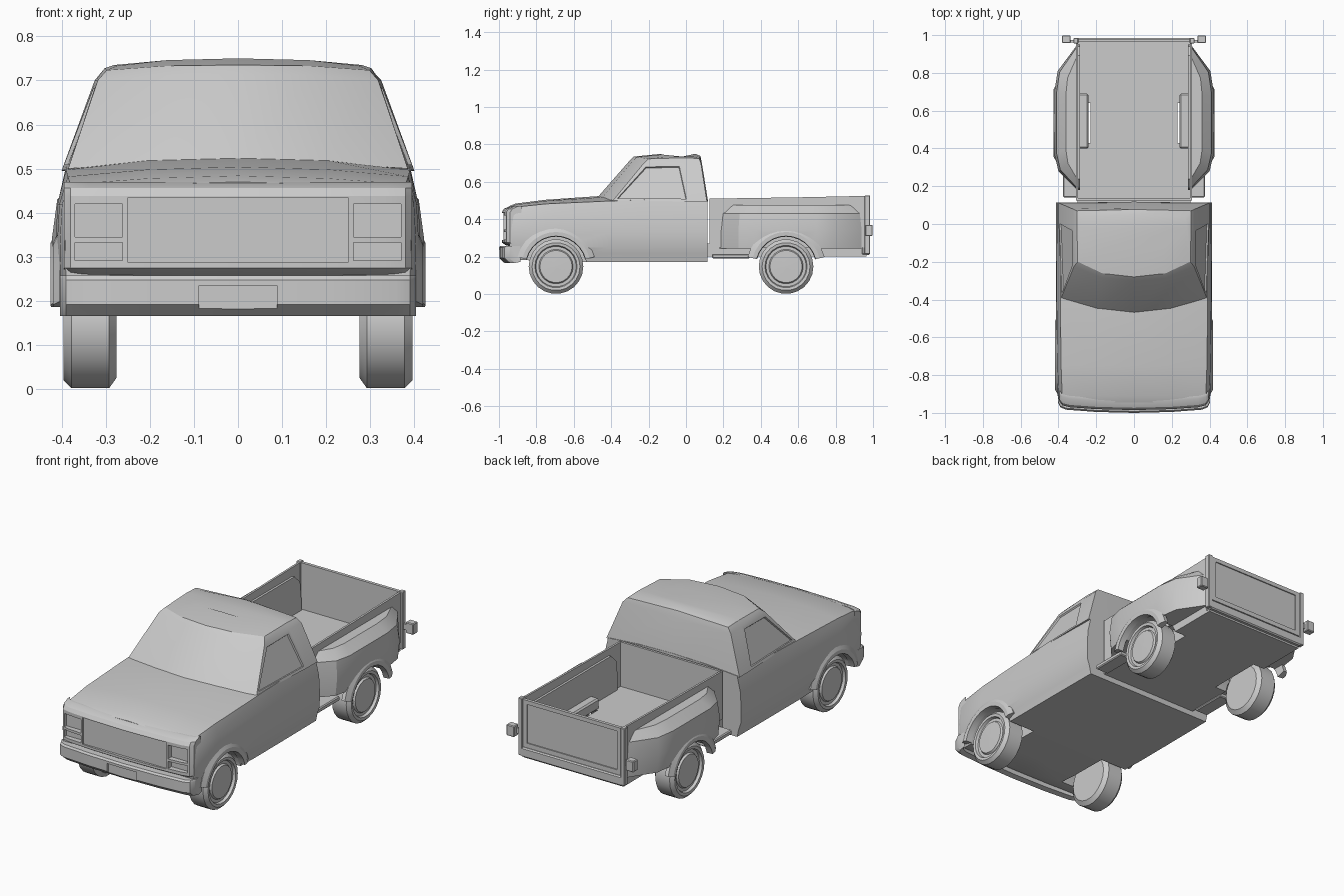
import bpy, bmesh, math
from mathutils import Vector

cube = bpy.data.objects.get("Cube")
if cube:
    bpy.data.objects.remove(cube)

paint = bpy.data.materials.new("plain_grey")
paint.use_nodes = True
paint.diffuse_color = (0.6, 0.6, 0.6, 1)
paint.node_tree.nodes["Principled BSDF"].inputs["Base Color"].default_value = (0.6, 0.6, 0.6, 1)


def finish(name, bm, angle=30):
    """Turn a bmesh into a shaded object."""
    bmesh.ops.recalc_face_normals(bm, faces=bm.faces)
    mesh = bpy.data.meshes.new(name)
    bm.to_mesh(mesh)
    bm.free()
    mesh.materials.append(paint)
    mesh.shade_smooth()
    mesh.set_sharp_from_angle(angle=math.radians(angle))
    obj = bpy.data.objects.new(name, mesh)
    bpy.context.collection.objects.link(obj)
    return obj


def loft_bm(rings, cap=True, loop=False):
    """Skin a list of equal closed rings."""
    bm = bmesh.new()
    rows = [[bm.verts.new(p) for p in ring] for ring in rings]
    pairs = list(zip(rows, rows[1:]))
    if loop:
        pairs.append((rows[-1], rows[0]))
    for a, b in pairs:
        for i in range(len(a)):
            j = (i + 1) % len(a)
            bm.faces.new((a[i], a[j], b[j], b[i]))
    if cap and not loop:
        bm.faces.new(rows[0])
        bm.faces.new(rows[-1])
    return bm


def mirrored(half):
    """Complete a half ring whose first and last points lie on the centre plane."""
    return half + [(-x, y, z) for x, y, z in reversed(half[1:-1])]


def box(name, x, y, z, bevel=0.0):
    bm = loft_bm([[(x[0], y[0], h), (x[1], y[0], h), (x[1], y[1], h), (x[0], y[1], h)] for h in z])
    if bevel:
        bmesh.ops.bevel(bm, geom=bm.edges[:], offset=bevel, segments=1, affect='EDGES')
    return finish(name, bm)


def cross_sweep(name, front, section):
    """Sweep a (depth, height) section across the car along a bowed front line."""
    line = [(-x, y) for x, y in reversed(front[1:])] + front
    return finish(name, loft_bm([[(x, y + d, z) for d, z in section] for x, y in line]))


def cylinder_x(name, y, z, r, x0, x1, n=28):
    turn = [math.tau * i / n for i in range(n)]
    return finish(name, loft_bm([[(x, y + r * math.cos(a), z + r * math.sin(a)) for a in turn]
                                 for x in (x0, x1)]))


def cut(obj, cutters):
    """Subtract cutters and remove them."""
    for c in cutters:
        c.hide_render = True
        mod = obj.modifiers.new("cut", 'BOOLEAN')
        mod.operation, mod.solver, mod.object = 'DIFFERENCE', 'EXACT', c
    deps = bpy.context.evaluated_depsgraph_get()
    mesh = bpy.data.meshes.new_from_object(obj.evaluated_get(deps))
    obj.modifiers.clear()
    obj.data = mesh
    mesh.shade_smooth()
    mesh.set_sharp_from_angle(angle=math.radians(30))
    for c in cutters:
        bpy.data.objects.remove(c)


FRONT, REAR, AXLE_Z = -0.695, 0.535, 0.147


def arch_cutters(y):
    return [cylinder_x("arch_cutter", y, AXLE_Z, 0.163, s * 0.23, s * 0.55) for s in (-1, 1)]


# Lower body and bonnet: y, half width, bottom, shoulder, top, bow
body_rings = []
for y, w, zb, zs, zt, bow in [(-0.945, 0.39, 0.2, 0.455, 0.47, 0.0),
                              (-0.91, 0.402, 0.185, 0.465, 0.484, 0.0),
                              (-0.75, 0.408, 0.175, 0.482, 0.504, 0.0),
                              (-0.46, 0.412, 0.17, 0.497, 0.524, 0.05),
                              (-0.2, 0.412, 0.17, 0.505, 0.522, 0.0),
                              (0.115, 0.41, 0.17, 0.50, 0.52, 0.0)]:
    half = [(0, zb), (w - 0.022, zb), (w - 0.012, 0.215), (w, 0.25), (w + 0.002, 0.33), (w - 0.003, 0.42),
            (w - 0.022, zs), (w * 0.5, zt - 0.006), (0, zt)]
    body_rings.append(mirrored([(x, y + bow * (x / w) ** 2, z) for x, z in half]))
body = finish("lower_body", loft_bm(body_rings), 25)
cut(body, arch_cutters(FRONT))

# Cab upper: plan rings from the waist to the roof crown
cab = loft_bm([mirrored(r) for r in (
    [(0, -0.475, 0.515), (0.2, -0.45, 0.513), (0.385, -0.39, 0.5), (0.4, 0.02, 0.495), (0.4, 0.112, 0.495), (0, 0.118, 0.495)],
    [(0, -0.30, 0.715), (0.17, -0.285, 0.712), (0.318, -0.225, 0.70), (0.322, -0.02, 0.70), (0.325, 0.08, 0.70), (0, 0.085, 0.70)],
    [(0, -0.28, 0.735), (0.165, -0.262, 0.733), (0.298, -0.2, 0.723), (0.302, -0.02, 0.728), (0.302, 0.07, 0.725), (0, 0.077, 0.738)],
    [(0, -0.13, 0.75), (0.16, -0.13, 0.746), (0.275, -0.12, 0.733), (0.28, -0.02, 0.735), (0.27, 0.04, 0.735), (0, 0.05, 0.75)])])
cab.normal_update()
windows = [f for f in cab.faces if abs(f.calc_center_median().x) > 0.3
           and f.calc_center_median().y < 0 and f.calc_area() > 0.04]
bmesh.ops.recalc_face_normals(cab, faces=cab.faces)
bmesh.ops.inset_individual(cab, faces=windows, thickness=0.024, depth=0)
bmesh.ops.inset_individual(cab, faces=windows, thickness=0.004, depth=-0.008)
finish("cab_upper", cab, 25)

# Grille panel with lamp pockets
nose = cross_sweep("grille_panel", [(0, -0.985), (0.2, -0.98), (0.34, -0.97), (0.38, -0.96), (0.395, -0.94)],
                   [(0, 0.275), (0, 0.438), (0.012, 0.456), (0.045, 0.47), (0.06, 0.47), (0.06, 0.25), (0.02, 0.262)])
pockets = [box("grille_cutter", (-0.25, 0.25), (-1.1, -0.97), (0.288, 0.433))]
for s in (-1, 1):
    for z in ((0.345, 0.42), (0.292, 0.332)):
        pockets.append(box("lamp_cutter", sorted((s * 0.262, s * 0.37)), (-1.1, -0.945), z))
cut(nose, pockets)

# Front bumper with plate recess
bumper = cross_sweep("front_bumper", [(0, -1.0), (0.2, -0.995), (0.36, -0.983), (0.39, -0.97), (0.403, -0.945)],
                     [(0, 0.192), (0, 0.248), (0.008, 0.258), (0.06, 0.258), (0.06, 0.172), (0.03, 0.166)])
cut(bumper, [box("plate_cutter", (-0.088, 0.088), (-1.1, -0.988), (0.1, 0.235))])

# Load bed: floor, thin walls and inner wheel boxes
floor = box("bed_floor", (-0.30, 0.30), (0.10, 0.965), (0.2, 0.27))
cut(floor, arch_cutters(REAR))
box("bed_front_wall", (-0.30, 0.30), (0.125, 0.138), (0.2, 0.512))
for s, side in ((1, "left"), (-1, "right")):
    xs = lambda a, b: sorted((s * a, s * b))
    wall = [[(s * x, y, z) for x, z in ((0.297, 0.25), (0.308, 0.25), (0.308, top), (0.297, top))]
            for y, top in ((0.125, 0.51), (0.6, 0.517), (0.97, 0.525))]
    finish(side + "_bed_wall", loft_bm(wall))
    box(side + "_wheel_box", xs(0.24, 0.30), (0.4, 0.69), (0.262, 0.322), 0.008)
    box(side + "_step", xs(0.295, 0.375), (0.14, 0.34), (0.19, 0.215), 0.005)
    box(side + "_rear_post", xs(0.295, 0.32), (0.955, 0.985), (0.215, 0.527), 0.003)
    box(side + "_tail_lamp", xs(0.335, 0.382), (0.958, 0.998), (0.31, 0.37), 0.004)
    box(side + "_lamp_bracket", xs(0.31, 0.34), (0.962, 0.975), (0.325, 0.355))

    # Stepside fender: plan outline at rising heights
    outline = [(0.0, 0.18), (0.1, 0.28), (0.122, 0.37), (0.122, 0.70), (0.104, 0.81), (0.0, 0.95)]
    rings = []
    for z, grow, lift in ((0.243, 0.9, 0.0), (0.34, 1.0, 0.0), (0.43, 0.9, 0.01), (0.475, 0.5, 0.06)):
        ring = [(0.30 + x * grow, y + lift * (0.56 - y) / 0.4, z) for x, y in outline]
        rings.append([(s * x, y, z) for x, y, z in [(0.285, ring[0][1], z)] + ring + [(0.285, ring[-1][1], z)]])
    fender = finish(side + "_bed_fender", loft_bm(rings), 20)
    cut(fender, arch_cutters(REAR))

    # Arch lips and wheels
    for end, yc, grow in (("front", FRONT, 0.0), ("rear", REAR, 0.006)):
        arcs = []
        for i in range(13):
            a = math.radians(14 + 152 * i / 12)
            arcs.append([(s * (x + grow), yc + r * math.cos(a), AXLE_Z + r * math.sin(a))
                         for x, r in ((0.385, 0.16), (0.418, 0.163), (0.419, 0.185), (0.405, 0.212), (0.385, 0.212))])
        finish(f"{side}_{end}_arch_lip", loft_bm(arcs))
        profile = [(0.01, 0.275), (0.122, 0.275), (0.146, 0.292), (0.146, 0.378), (0.128, 0.396), (0.113, 0.394),
                   (0.108, 0.38), (0.092, 0.38), (0.086, 0.39), (0.01, 0.392)]
        turn = [math.tau * i / 22 for i in range(22)]
        finish(f"{side}_{end}_wheel", loft_bm(
            [[(s * x, yc + r * math.cos(a), AXLE_Z + r * math.sin(a)) for a in turn] for r, x in profile]))

# Tailgate with recessed panel, and rear sill
gate = box("tailgate", (-0.296, 0.296), (0.963, 0.98), (0.265, 0.522))
cut(gate, [box("panel_cutter", (-0.27, 0.27), (0.974, 1.1), (0.29, 0.5))])
box("rear_sill", (-0.305, 0.305), (0.94, 0.985), (0.21, 0.262), 0.006)
